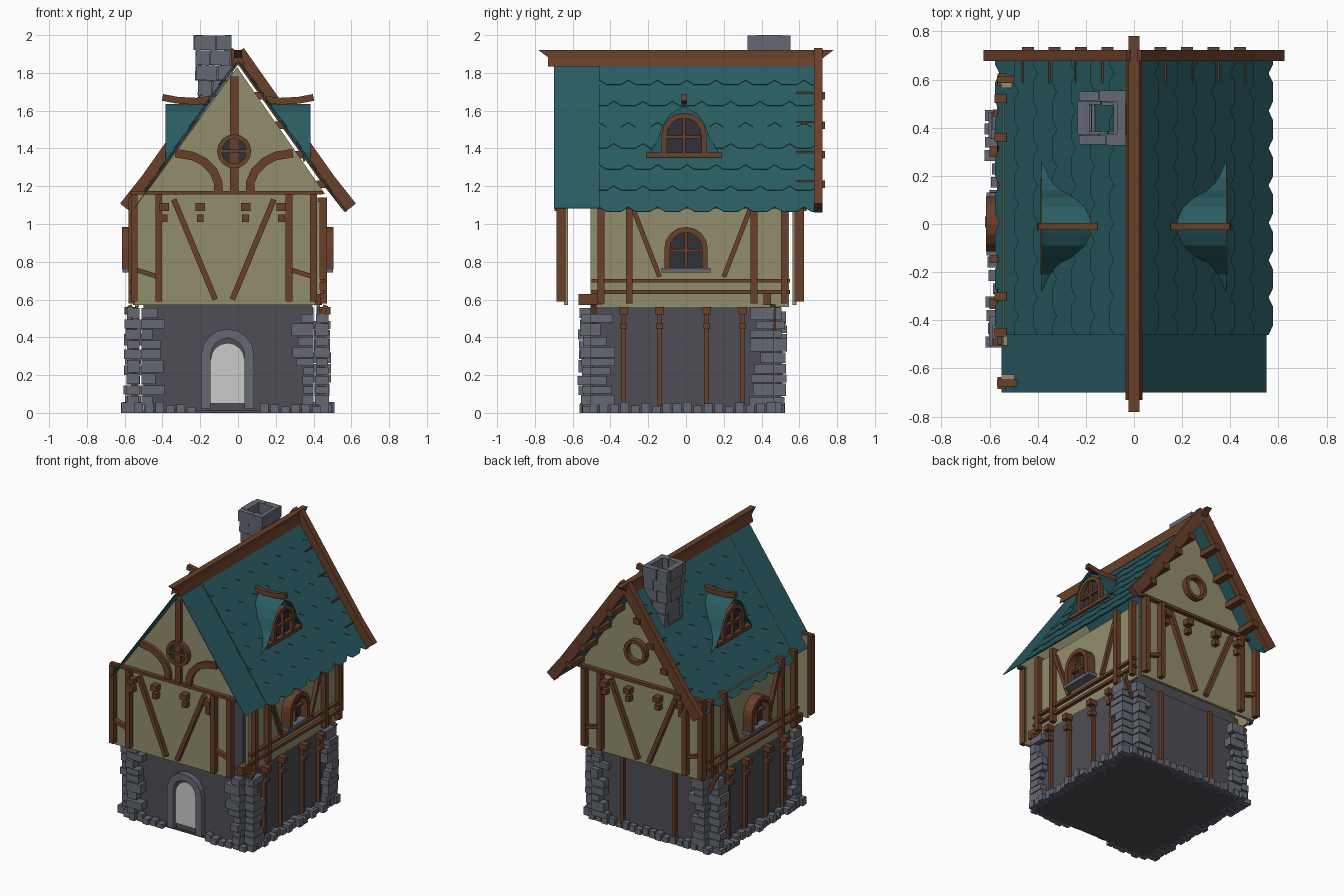
import bpy, bmesh, math, random
from mathutils import Vector as V, Matrix

if "Cube" in bpy.data.objects:
    bpy.data.objects.remove(bpy.data.objects["Cube"])

random.seed(4)
COL = dict(teal=(.022, .105, .12), wood=(.14, .05, .022), plaster=(.29, .27, .15),
           stone=(.13, .14, .17), dark_stone=(.075, .075, .09), glass=(.03, .03, .04))
MATS = {}
for k, c in COL.items():
    MATS[k] = bpy.data.materials.new(k)
    MATS[k].diffuse_color = (*c, 1)
PARTS = {}


def part(name, mat=None):
    return PARTS.setdefault(name, (bmesh.new(), mat))[0]


def box(bm, lo, hi, rot=None):
    lo, hi = V(lo), V(hi)
    m = Matrix.Translation((lo + hi) / 2) @ (rot or Matrix()) @ Matrix.Diagonal((*(hi - lo), 1))
    bmesh.ops.create_cube(bm, size=1, matrix=m)


def block(bm, c, s, rot=None):
    box(bm, V(c) - V(s) / 2, V(c) + V(s) / 2, rot)


def prism(bm, pts, vec):
    a = [bm.verts.new(p) for p in pts]
    b = [bm.verts.new(V(p) + V(vec)) for p in pts]
    bm.faces.new(a)
    bm.faces.new(b[::-1])
    for i in range(len(a)):
        j = (i + 1) % len(a)
        bm.faces.new((a[i], b[i], b[j], a[j]))


def strip(bm, path, n, w, d, closed=False):
    """Rectangular timber of width w and depth d (along n) following a path."""
    path, n, rings, k = [V(p) for p in path], V(n).normalized(), [], len(path)
    for i, p in enumerate(path):
        a = path[(i - 1) % k] if closed or i else p
        b = path[(i + 1) % k] if closed or i < k - 1 else p
        s = n.cross((b - a).normalized()) * w / 2
        rings.append([bm.verts.new(p + s * u + n * v * d / 2)
                      for u, v in ((1, 1), (1, -1), (-1, -1), (-1, 1))])
    for i in range(k if closed else k - 1):
        r, q = rings[i], rings[(i + 1) % k]
        for j in range(4):
            bm.faces.new((r[j], r[(j + 1) % 4], q[(j + 1) % 4], q[j]))
    if not closed:
        bm.faces.new(rings[0])
        bm.faces.new(rings[-1])


def arch(r, z0, z1, steps=8):
    """Arch outline (u, z), open at the bottom."""
    return [(-r, z0)] + [(-r * math.cos(t), z1 + r * math.sin(t))
                         for t in (math.pi * i / steps for i in range(steps + 1))] + [(r, z0)]


CX, CY = -.055, -.02
SLOPE = .78 / .55

# stone ground floor: core, side wall slabs, floor plate
bm = part("stone_walls", "dark_stone")
box(bm, (-.5, -.505, 0), (.395, .475, .57))
box(bm, (-.49, -.49, .57), (.385, .46, 1.1))
for s in (-1, 1):
    block(bm, (CX + s * .482, CY, .285), (.015, .95, .57))
box(bm, (-.545, -.515, 0), (.435, .485, .012))

# corner stones on both faces of every corner
bm = part("corner_stones", "stone")
for sx in (-1, 1):
    for sy in (-1, 1):
        z = .04
        while z < .52:
            h = random.uniform(.045, .075)
            w, t = random.uniform(.05, .13), random.uniform(.06, .12)
            block(bm, (CX + sx * (.455 - w / 2), CY + sy * .495, z + h / 2), (w, t, h - .006))
            w, t = random.uniform(.05, .13), random.uniform(.06, .1)
            block(bm, (CX + sx * .5, CY + sy * (.485 - w / 2), z + h / 2), (t, w, h - .006))
            z += h

# foot course
bm = part("foot_stones", "stone")
for s in (-1, 1):
    for i in range(18):
        u = -.47 + .94 * i / 17
        h = random.uniform(.03, .06)
        if s > 0 or abs(u) > .16:
            block(bm, (CX + u, CY + s * .505, h / 2), (.045, random.uniform(.03, .08), h))
        block(bm, (CX + s * .51, CY + u, h / 2), (random.uniform(.04, .12), .045, h))

# door with stone arch
out = [(CX + u, z) for u, z in arch(.115, .02, .305)]
strip(part("door_arch", "stone"), [(x, -.52, z) for x, z in out], (0, 1, 0), .05, .05)
prism(part("door"), [(CX + u, -.508, z) for u, z in arch(.09, .05, .28)], (0, -.008, 0))

# upper front and back walls with gables, side walls
bm = part("plaster_walls", "plaster")
for y in (-.645, .565):
    prism(bm, [(-.55, y, .57), (.41, y, .57), (.41, y, 1.16), (.46, y, 1.16), (-.005, y, 1.83),
               (-.49, y, 1.16), (-.55, y, 1.16)], (0, .02, 0))
for s in (-1, 1):
    block(bm, (CX + s * .48, .02, .84), (.02, 1.05, .56))

# timber framing on front and back
bm = part("end_wall_timbers", "wood")
n = (0, 1, 0)
for y, s in ((-.66, -1), (.6, 1)):
    for x in (-.55, -.42, .27, .4):
        strip(bm, [(x, y, .59), (x, y, 1.16)], n, .035, .05)
    strip(bm, [(-.57, y, 1.165), (.45, y, 1.165)], n, .02, .03)
    strip(bm, [(-.34, y, 1.13), (-.12, y, .6)], n, .03, .03)
    strip(bm, [(.19, y, 1.13), (-.03, y, .6)], n, .03, .03)
    for a, b in ((-.55, -.42), (.27, .4)):
        strip(bm, [(a, y, .76), (b, y, .72)], n, .025, .03)
    for x in (-.39, -.2, .04, .23):
        block(bm, (x, y, 1.03), (.035, .05, .04))
        block(bm, (x, y + s * .012, 1.09), (.05, .05, .04))
for x in (-.25, .17):
    strip(bm, [(x, .485, .02), (x, .485, .57)], n, .025, .03)

# gable timbers and round windows
bm = part("gable_timbers", "wood")
ring = [(.078 * math.cos(a), .078 * math.sin(a)) for a in (2 * math.pi * i / 16 for i in range(16))]
for y, front in ((-.655, True), (.6, False)):
    strip(bm, [(-.02 + u, y, 1.385 + v) for u, v in ring], n, .025, .05, True)
    if front:
        strip(bm, [(-.02, y, 1.17), (-.02, y, 1.78)], n, .045, .03)
        strip(bm, [(-.1, y - .008, 1.385), (.06, y - .008, 1.385)], n, .018, .03)
        for s in (-1, 1):
            strip(bm, [(-.02 + s * u, y, z) for u, z in
                       ((.085, 1.17), (.085, 1.22), (.11, 1.28), (.16, 1.33), (.22, 1.36), (.31, 1.375))],
                  n, .045, .03)
        prism(part("round_glass", "glass"), [(-.02 + u, y, 1.385 + v) for u, v in ring], (0, -.012, 0))

# side walls: timbers, beam ends, arched windows, lower posts
bm, sill = part("side_wall_timbers", "wood"), part("window_sills", "stone")
for s in (-1, 1):
    x, n = CX + s * .5, (1, 0, 0)
    for y in (-.45, -.3, .36, .52):
        strip(bm, [(x, y, .58), (x, y, 1.14)], n, .035, .05)
    for z in (.64, .7):
        strip(bm, [(x, -.5, z), (x, .55, z)], n, .02, .03)
    for a, b in ((-.28, -.14), (.34, .2)):
        strip(bm, [(x, a, 1.08), (x, b, .72)], n, .025, .03)
    for y in (-.33, -.14, .11, .3):
        block(bm, (x + s * .01, y, .46), (.05, .035, .03))
        block(bm, (x + s * .015, y, .54), (.06, .045, .04))
        strip(bm, [(x, y, .04), (x, y, .55)], n, .022, .025)
    strip(bm, [(x - s * .03, -.57, .6), (x - s * .03, -.44, .6)], n, .06, .05)
    block(bm, (x - s * .03, .43, .6), (.06, .04, .06))
    for y in (-.49, .46):
        strip(bm, [(x - s * .035, y, .44), (x + s * .02, y, .57)], (0, 1, 0), .025, .03)
    win = arch(.1, .76, .87)
    strip(bm, [(x + s * .02, u, z) for u, z in win], n, .03, .08)
    strip(bm, [(x + s * .01, 0, .76), (x + s * .01, 0, .96)], n, .015, .03)
    strip(bm, [(x + s * .01, -.09, .86), (x + s * .01, .09, .86)], n, .015, .03)
    prism(part("side_glass", "glass"), [(x - s * .012, u, z) for u, z in win], (s * .014, 0, 0))
    block(sill, (x + s * .02, 0, .755), (.075, .26, .025))

# roof sheet with hexagonal shingles
sheet, tiles = part("roof_sheet", "teal"), part("roof_tiles", "teal")
L = math.hypot(.55, .78)
for s in (-1, 1):
    down, nrm = V((s * .55 / L, 0, -.78 / L)), V((s * .78 / L, 0, .55 / L))
    top = V((0, 0, 1.865))
    prism(sheet, [top + V((0, y, 0)) + down * d for y, d in
                  ((-.7, 0), (.69, 0), (.69, L), (-.7, L))], nrm * -.004)
    for r in range(7):
        end, w = .985 - .137 * r, .155
        start = max(end - .18, 0)
        for c in range(-1, 8):
            y0 = -.46 + w * (c + .5 * (r % 2)) + w / 2
            pts = []
            for u, d in ((-.5, start), (.5, start), (.5, end - .03), (.25, end), (-.25, end), (-.5, end - .03)):
                y = min(max(y0 + u * w, -.46), .69)
                lift = .001 + .007 * (d - start) / .18
                pts.append(top + V((0, y, 0)) + down * d + nrm * lift)
            if pts[1].y - pts[0].y > .06:
                prism(tiles, pts, nrm * .004)

# ridge beam with pointed ends and a flared foot
bm = part("ridge_beam", "wood")
prism(bm, [(-.022, y, z) for y, z in ((-.78, 1.92), (.78, 1.92), (.7, 1.86), (-.7, 1.86))], (.044, 0, 0))
prism(bm, [(-.02, -.73, 1.89), (.02, -.73, 1.89), (.035, -.73, 1.835), (0, -.73, 1.86), (-.035, -.73, 1.835)],
      (0, 1.45, 0))

# back bargeboard and purlin ends
bm = part("bargeboard", "wood")
for s in (-1, 1):
    strip(bm, [(s * x, .7, z) for x, z in ((0, 1.91), (.25, 1.555), (.48, 1.23), (.595, 1.085))],
          (0, 1, 0), .075, .045)
    for x in (.11, .22, .33, .44):
        block(bm, (s * x, .66, 1.835 - x * SLOPE), (.05, .15, .04))

# dormers: bell-shaped hood, window, curved ridge piece
half = [(.27, 1.34), (.2, 1.38), (.15, 1.45), (.12, 1.53), (.08, 1.59), (.03, 1.62)]
bell = [(-y, z) for y, z in half] + [(0, 1.635)] + [(y, z) for y, z in half[::-1]]
hood, frame = part("dormer_hoods", "teal"), part("dormer_frames", "wood")
for s in (-1, 1):
    n = (1, 0, 0)
    outer = [hood.verts.new((s * .385, y - .01, z)) for y, z in bell]
    inner = [hood.verts.new((s * (1.86 - z) / SLOPE, y - .01, z)) for y, z in bell]
    for i in range(len(bell) - 1):
        hood.faces.new((outer[i], outer[i + 1], inner[i + 1], inner[i]))
    prism(hood, [(s * .345, y * .95 - .01, z - .01) for y, z in bell], (s * .01, 0, 0))
    win = arch(.105, 1.365, 1.47)
    strip(frame, [(s * .365, u - .01, z) for u, z in win], n, .028, .04)
    strip(frame, [(s * .365, -.21, 1.365), (s * .365, .19, 1.365)], n, .025, .045)
    strip(frame, [(s * .365, -.01, 1.37), (s * .365, -.01, 1.57)], n, .016, .03)
    strip(frame, [(s * .365, -.1, 1.46), (s * .365, .08, 1.46)], n, .016, .03)
    prism(part("dormer_glass", "glass"), [(s * .355, u - .01, z) for u, z in win], (s * .004, 0, 0))
    strip(part("dormer_ridges", "wood"), [(s * x, -.01, z) for x, z in
          ((.15, 1.66), (.22, 1.65), (.32, 1.655), (.4, 1.67))], (0, 1, 0), .036, .03)

# crooked hollow chimney of stacked stones
bm = part("chimney", "stone")
for i in range(6):
    z0, t = 1.52 + .08 * i, .042
    a, b = (.1, .112) if i == 5 else (random.uniform(.083, .1), random.uniform(.095, .11))
    cx, cy = -.115 - .018 * i / 5 + random.uniform(-.008, .008), .44
    for s in (-1, 1):
        e = .015 * s * (-1) ** i
        rot = Matrix.Rotation(0 if i == 5 else random.uniform(-.06, .06), 4, 'Y')
        y, x = cy + s * (b - t / 2), cx + s * (a - t / 2)
        for q in (-1, 1):
            block(bm, (cx + q * a / 2 + e / 2, y, z0 + .04), (a - q * e - .004, t + .004 * q, .078), rot)
        block(bm, (x, cy, z0 + .04), (t + e / 2, 2 * (b - t), .08), rot)

# turn every collected part into an object
for name, (bm, mat) in PARTS.items():
    bmesh.ops.recalc_face_normals(bm, faces=bm.faces)
    me = bpy.data.meshes.new(name)
    bm.to_mesh(me)
    bm.free()
    if mat:
        me.materials.append(MATS[mat])
    bpy.context.collection.objects.link(bpy.data.objects.new(name, me))

for m in bpy.data.materials:
    if m.users and not m.is_grease_pencil:
        m.use_nodes = True
        m.node_tree.nodes["Principled BSDF"].inputs["Base Color"].default_value = m.diffuse_color
